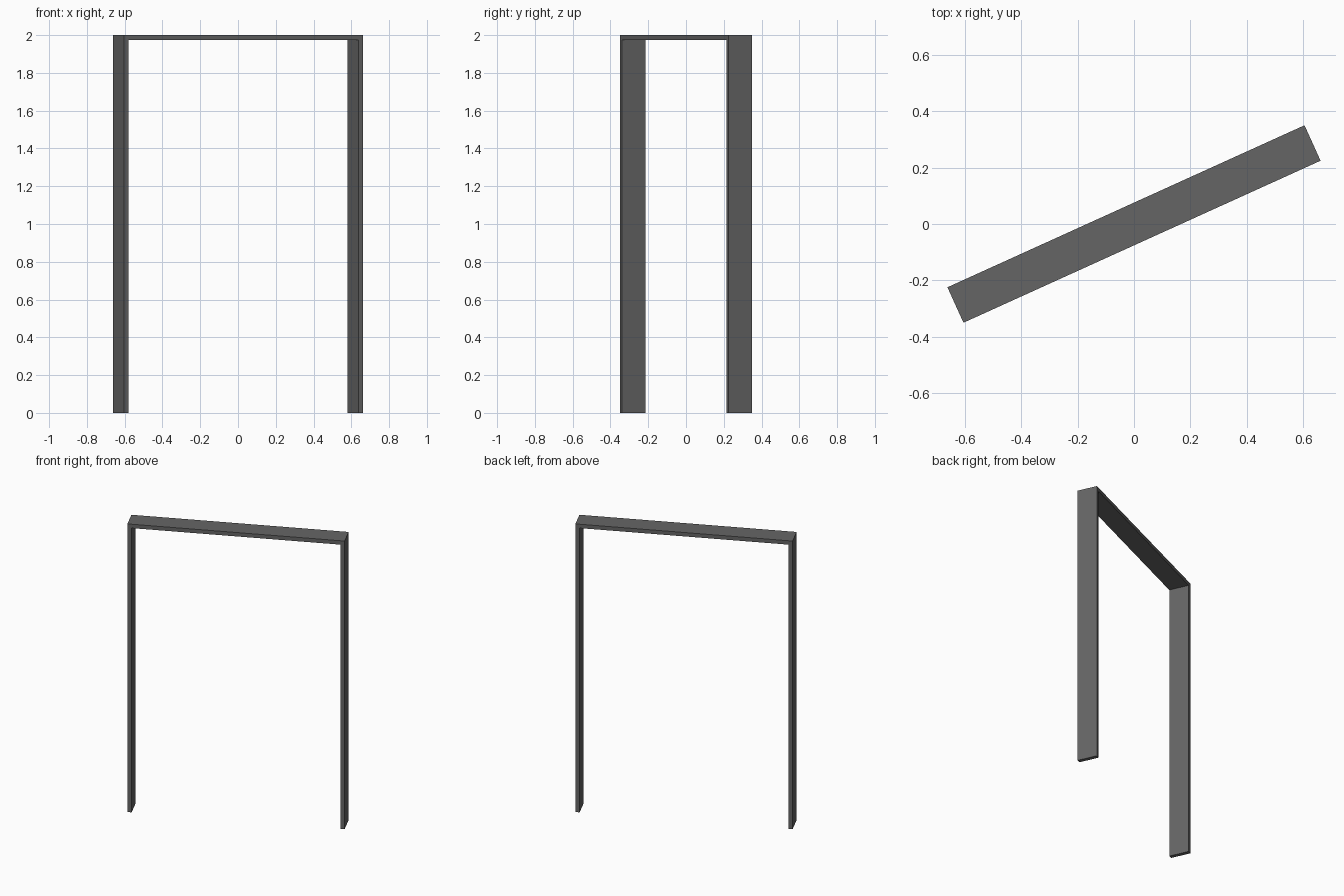
import bpy, bmesh, math
from mathutils import Matrix

if "Cube" in bpy.data.objects:
    bpy.data.objects.remove(bpy.data.objects["Cube"])

L, W, H, T = 1.39, 0.138, 2.0, 0.027   # length, depth, height, board thickness
h = L / 2

mat = bpy.data.materials.new("dark grey")
mat.diffuse_color = (0.13, 0.13, 0.13, 1)
mat.use_nodes = True
mat.node_tree.nodes["Principled BSDF"].inputs["Base Color"].default_value = mat.diffuse_color

# Door frame: U-shaped profile extruded through the depth, turned about z
half = [(h - T, 0), (h, 0), (h, H), (h - T, H - T)]
profile = [(h, 0), (h, H), (-h, H), (-h, 0),
           (-h + T, 0), (-h + T, H - T), (h - T, H - T), (h - T, 0)]
bm = bmesh.new()
face = bm.faces.new([bm.verts.new((x, -W / 2, z)) for x, z in profile])
ext = bmesh.ops.extrude_face_region(bm, geom=[face])
bmesh.ops.translate(bm, vec=(0, W, 0),
                    verts=[g for g in ext["geom"] if isinstance(g, bmesh.types.BMVert)])
bmesh.ops.recalc_face_normals(bm, faces=bm.faces)
bmesh.ops.transform(bm, matrix=Matrix.Rotation(math.radians(24.4), 4, 'Z'), verts=bm.verts)
mesh = bpy.data.meshes.new("door_frame")
bm.to_mesh(mesh)
bm.free()
mesh.materials.append(mat)
bpy.context.collection.objects.link(bpy.data.objects.new("door_frame", mesh))
